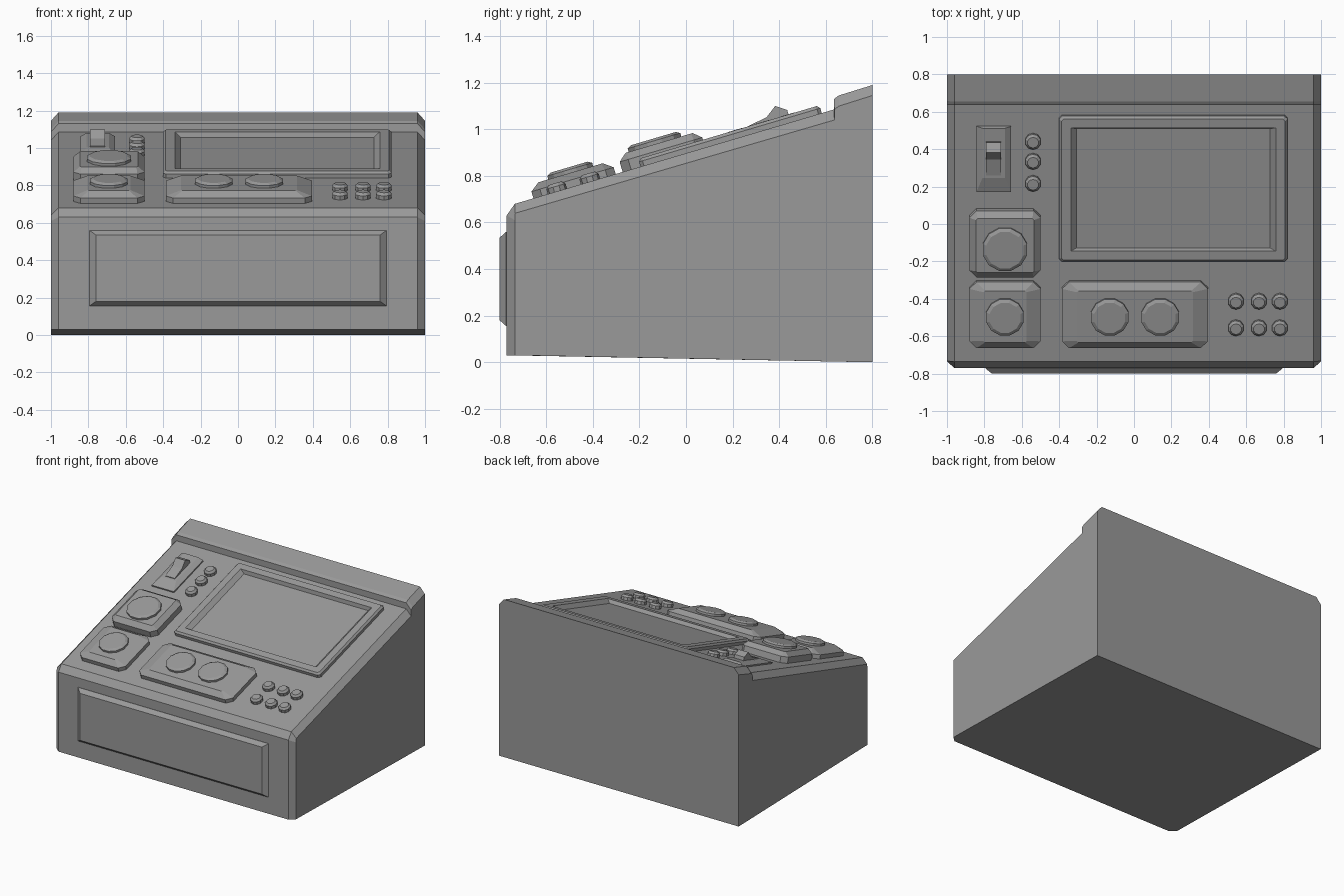
import bpy, bmesh, math
from mathutils import Matrix, Vector

cube = bpy.data.objects.get("Cube")
if cube:
    bpy.data.objects.remove(cube, do_unlink=True)

grey = bpy.data.materials.new("panel_grey")
grey.use_nodes = True
grey.diffuse_color = (0.32, 0.32, 0.32, 1)
grey.node_tree.nodes["Principled BSDF"].inputs["Base Color"].default_value = grey.diffuse_color

# Sloping deck frame: local x across, y up the slope, z out of the deck
FRONT, LOW, BACK, HIGH = -0.735, 0.68, 0.635, 1.085
TILT = math.atan2(HIGH - LOW, BACK - FRONT)
DECK = Matrix.Translation((0, FRONT, LOW)) @ Matrix.Rotation(TILT, 4, "X")


def slope(y):
    return (y - FRONT) / math.cos(TILT)


def loft(name, rings, matrix=None):
    """Skin rings of equal length and cap both ends."""
    bm = bmesh.new()
    loops = [[bm.verts.new(p) for p in ring] for ring in rings]
    n = len(loops[0])
    for a, b in zip(loops, loops[1:]):
        for i in range(n):
            j = (i + 1) % n
            bm.faces.new((a[i], a[j], b[j], b[i]))
    bm.faces.new(loops[0][::-1])
    bm.faces.new(loops[-1])
    bmesh.ops.recalc_face_normals(bm, faces=bm.faces[:])
    if matrix:
        bm.transform(matrix)
    mesh = bpy.data.meshes.new(name)
    bm.to_mesh(mesh)
    bm.free()
    mesh.materials.append(grey)
    ob = bpy.data.objects.new(name, mesh)
    bpy.context.collection.objects.link(ob)
    return ob


def rect(box, w, dx=0, dy=0, cut=0.0):
    """Inset rectangle at height w with cut corners."""
    x0, x1, y0, y1 = box
    x0, x1, y0, y1 = x0 + dx, x1 - dx, slope(y0) + dy, slope(y1) - dy
    pts = [(x0 + cut, y0), (x1 - cut, y0), (x1, y0 + cut), (x1, y1 - cut),
           (x1 - cut, y1), (x0 + cut, y1), (x0, y1 - cut), (x0, y0 + cut)]
    return [Vector((x, y, w)) for x, y in pts]


def disc(name, x, y, sides, steps):
    """Turned knob on the deck from (radius, height) steps."""
    angles = [2 * math.pi * (i + 0.5) / sides for i in range(sides)]
    rings = [[(x + r * math.cos(a), slope(y) + r * math.sin(a), w) for a in angles]
             for r, w in steps]
    return loft(name, rings, DECK)


# Cabinet: side profile lofted across the width with chamfered ends
full = [(-0.77, 0.03), (-0.77, 0.63), (FRONT, LOW), (BACK, HIGH),
        (BACK, 1.13), (0.655, 1.145), (0.8, 1.19), (0.8, 0)]
end = [(-0.735, 0.03), (-0.735, 0.61), (-0.733, 0.64), (0.637, 1.04),
       (0.637, 1.085), (0.657, 1.10), (0.8, 1.145), (0.8, 0)]
loft("cabinet", [[(x, y, z) for y, z in prof]
                 for x, prof in ((-1, end), (-0.96, full), (0.96, full), (1, end))])

# Raised panel on the front
loft("front_panel", [[(sx * hw, y, z) for sx, z in ((-1, lo), (1, lo), (1, hi), (-1, hi))]
                     for hw, lo, hi, y in ((0.795, 0.155, 0.56, -0.768),
                                           (0.795, 0.155, 0.56, -0.772),
                                           (0.76, 0.18, 0.535, -0.8))])

# Screen with raised rim and sunken glass
frame = (-0.4, 0.82, -0.195, 0.583)
loft("screen", [rect(frame, -0.01, 0, 0, 0.015), rect(frame, 0.022, 0, 0, 0.015),
                rect(frame, 0.035, 0.012, 0.012, 0.012),
                rect(frame, 0.035, 0.062, 0.062, 0.001),
                rect(frame, 0.008, 0.092, 0.073, 0.001)], DECK)

# Knob housings: box, shoulder height, top height, top insets
for name, box, w0, w1, dx, dy in (
        ("upper_knob_housing", (-0.88, -0.5, -0.272, 0.083), 0.045, 0.075, 0.035, 0.035),
        ("lower_knob_housing", (-0.88, -0.5, -0.655, -0.302), 0.03, 0.06, 0.075, 0.04),
        ("twin_knob_housing", (-0.385, 0.395, -0.655, -0.302), 0.03, 0.06, 0.08, 0.04)):
    loft(name, [rect(box, -0.01, 0, 0, 0.038), rect(box, w0, 0, 0, 0.038),
                rect(box, w1, dx, dy, 0.008)], DECK)

# Round knobs
for name, x, y, r, w in (("upper_knob", -0.69, -0.112, 0.122, 0.074),
                         ("lower_knob", -0.69, -0.478, 0.104, 0.059),
                         ("twin_knob_right", -0.13, -0.478, 0.104, 0.059),
                         ("twin_knob_left", 0.14, -0.478, 0.104, 0.059)):
    disc(name, x, y, 12, ((r, w - 0.005), (r, w + 0.016), (r - 0.018, w + 0.026)))

# Small push buttons
spots = [(x, y) for x in (0.545, 0.668, 0.78) for y in (-0.41, -0.552)]
spots += [(-0.54, y) for y in (0.445, 0.338, 0.22)]
for i, (x, y) in enumerate(spots):
    disc(f"button_{i + 1}", x, y, 10,
         ((0.043, -0.01), (0.043, 0.022), (0.03, 0.036)))

# Rocker switch on a tapered plate
plate = (-0.842, -0.657, 0.175, 0.525)
top = (-0.81, -0.69, 0.255, 0.52)
loft("switch_plate", [rect(plate, -0.01), rect(plate, 0.01), rect(top, 0.03)], DECK)
rocker = ((0.27, 0.02), (0.27, 0.035), (0.36, 0.05), (0.407, 0.086), (0.45, 0.055), (0.45, 0.02))
loft("rocker_switch", [[(x, slope(y), w) for y, w in rocker] for x in (-0.79, -0.71)], DECK)
